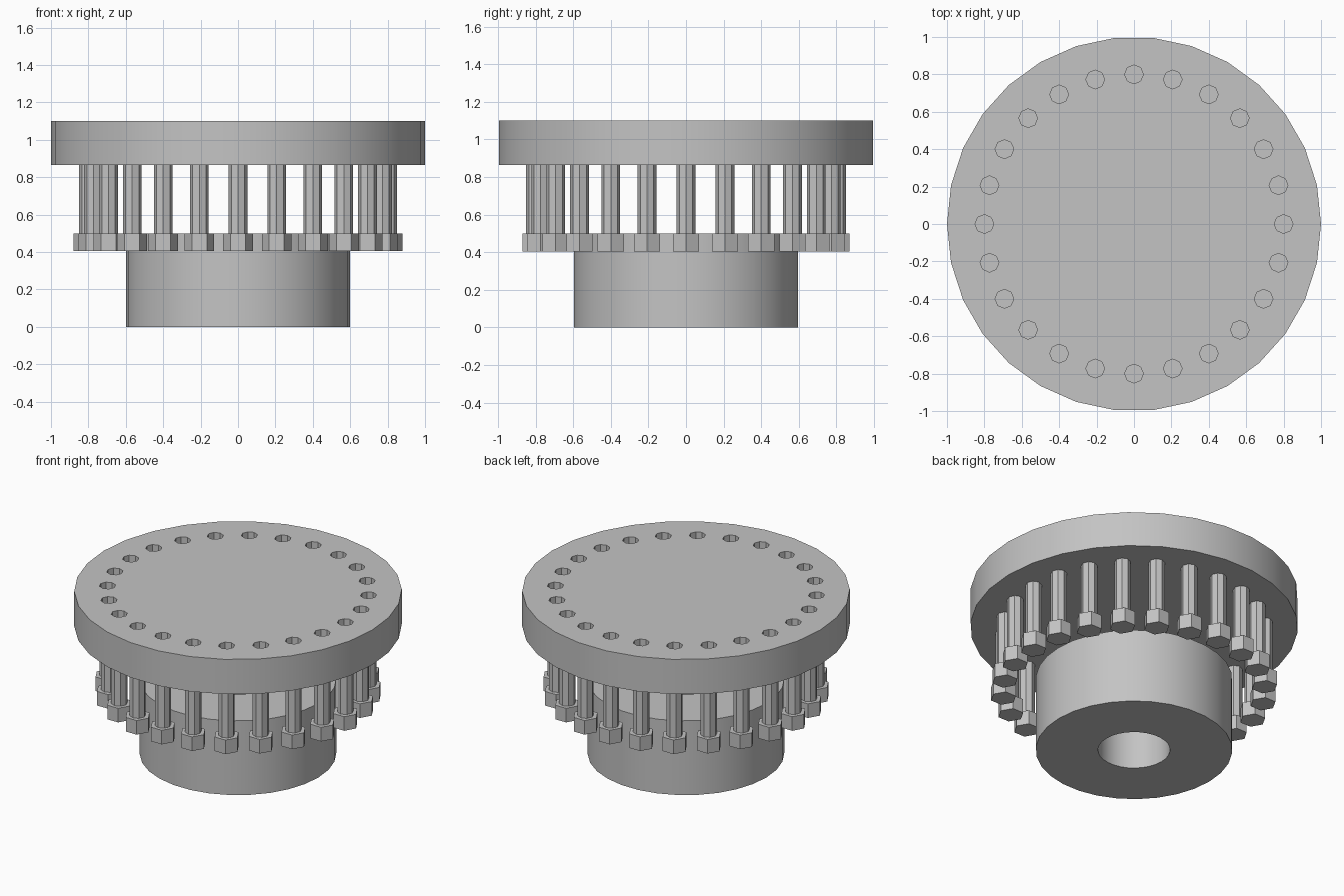
import bpy, bmesh
from math import cos, sin, tau
from mathutils import Matrix, Vector

default = bpy.data.objects.get("Cube")
if default:
    bpy.data.objects.remove(default, do_unlink=True)

SIDES = 30
BOLTS = 24
BOLT_CIRCLE = 0.8
SHAFT_RADIUS = 0.05

grey = bpy.data.materials.new("plain grey")
grey.use_nodes = True
colour = (0.55, 0.55, 0.55, 1)
grey.diffuse_color = colour
grey.node_tree.nodes["Principled BSDF"].inputs["Base Color"].default_value = colour


def add_prism(bm, sides, radius, low, high, centre=(0, 0)):
    """Upright prism with its first corner on +x."""
    place = Matrix.Translation((centre[0], centre[1], (low + high) / 2))
    ring = [Vector((radius * cos(tau * i / sides), radius * sin(tau * i / sides), 0))
            for i in range(sides)]
    half = Vector((0, 0, (high - low) / 2))
    bottom = [bm.verts.new(place @ (p - half)) for p in ring]
    top = [bm.verts.new(place @ (p + half)) for p in ring]
    bm.faces.new(bottom[::-1])
    bm.faces.new(top)
    for i in range(sides):
        j = (i + 1) % sides
        bm.faces.new((bottom[i], bottom[j], top[j], top[i]))


def make_object(name, prisms):
    bm = bmesh.new()
    for prism in prisms:
        add_prism(bm, *prism)
    mesh = bpy.data.meshes.new(name)
    bm.to_mesh(mesh)
    bm.free()
    mesh.materials.append(grey)
    obj = bpy.data.objects.new(name, mesh)
    bpy.context.collection.objects.link(obj)
    return obj


def drill(obj, holes):
    """Cut the hole prisms out of obj and smooth its round sides."""
    cutter = make_object("hole_cutter", holes)
    cutter.hide_render = True
    cut = obj.modifiers.new("holes", 'BOOLEAN')
    cut.operation = 'DIFFERENCE'
    cut.solver = 'EXACT'
    cut.object = cutter
    bpy.ops.object.select_all(action='DESELECT')
    obj.select_set(True)
    bpy.context.view_layer.objects.active = obj
    bpy.ops.object.modifier_apply(modifier=cut.name)
    bpy.ops.object.shade_smooth_by_angle()
    bpy.data.objects.remove(cutter, do_unlink=True)


spots = [(BOLT_CIRCLE * cos(tau * i / BOLTS), BOLT_CIRCLE * sin(tau * i / BOLTS))
         for i in range(BOLTS)]

# Round plate with a ring of eight-sided holes
plate = make_object("plate", [(SIDES, 1, 0.865, 1.1)])
drill(plate, [(8, SHAFT_RADIUS, 0.7, 1.3, spot) for spot in spots])

# Hub with a central bore
hub = make_object("hub", [(SIDES, 0.6, 0, 0.5)])
drill(hub, [(SIDES, 0.22, -0.2, 0.7)])

# Bolts: hexagonal head below, eight-sided shaft reaching into the plate
first = make_object("bolt", [(6, 0.08, 0.405, 0.5), (8, SHAFT_RADIUS, 0.5, 1.0)])
first.location.xy = spots[0]
for spot in spots[1:]:
    bolt = first.copy()
    bolt.location.xy = spot
    bpy.context.collection.objects.link(bolt)
